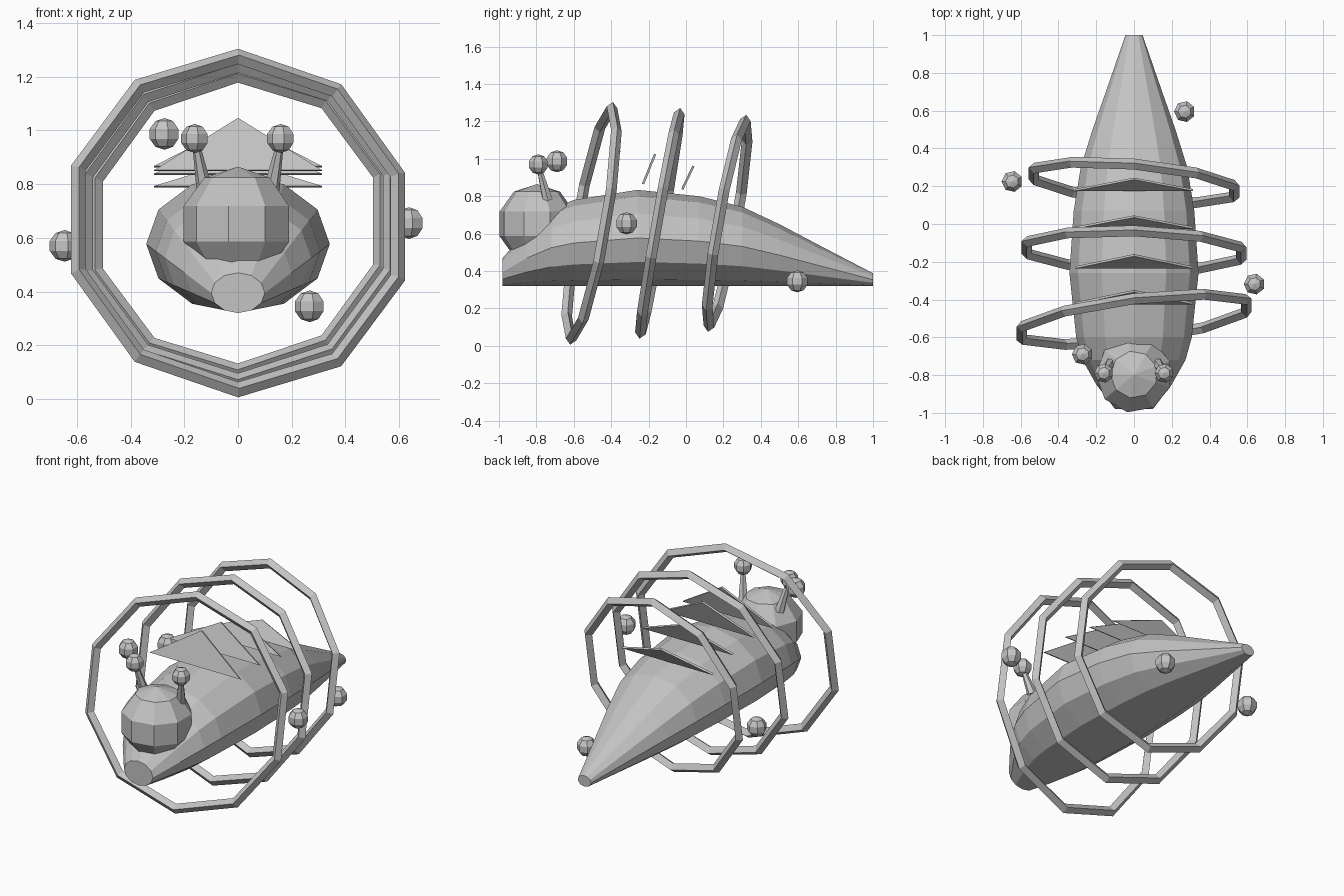
import bpy, bmesh, math
from mathutils import Matrix, Vector

if "Cube" in bpy.data.objects:
    bpy.data.objects.remove(bpy.data.objects["Cube"])

grey = bpy.data.materials.new("plain_grey")
grey.diffuse_color = (0.55, 0.55, 0.55, 1)
grey.use_nodes = True
grey.node_tree.nodes["Principled BSDF"].inputs["Base Color"].default_value = grey.diffuse_color


def finish(name, bm):
    """Turn a bmesh into a flat-shaded object."""
    bmesh.ops.recalc_face_normals(bm, faces=bm.faces)
    mesh = bpy.data.meshes.new(name)
    bm.to_mesh(mesh)
    bm.free()
    mesh.materials.append(grey)
    ob = bpy.data.objects.new(name, mesh)
    bpy.context.collection.objects.link(ob)
    return ob


def skin(bm, loops, closed=False):
    """Bridge consecutive vertex loops; cap the ends unless closed."""
    n = len(loops[0])
    pairs = list(zip(loops, loops[1:]))
    if closed:
        pairs.append((loops[-1], loops[0]))
    for a, b in pairs:
        for i in range(n):
            j = (i + 1) % n
            bm.faces.new((a[i], a[j], b[j], b[i]))
    if not closed:
        bm.faces.new(loops[0])
        bm.faces.new(loops[-1])


def ball(name, centre, radius, segments):
    bm = bmesh.new()
    bmesh.ops.create_uvsphere(
        bm, u_segments=segments, v_segments=5, radius=radius,
        matrix=Matrix.Translation(centre) @ Matrix.Rotation(math.pi / 2, 4, 'Z'))
    return finish(name, bm)


# Body: flat-bottomed slug, wider than tall, (y, half height) stations
stations = [(-0.98, 0.075), (-0.85, 0.15), (-0.72, 0.205), (-0.6, 0.23),
            (-0.26, 0.257), (0.07, 0.24), (0.3, 0.212), (0.5, 0.165),
            (0.72, 0.107), (1.0, 0.034)]
bm = bmesh.new()
loops = []
for y, r in stations:
    angles = [k * math.tau / 12 for k in range(12)]
    loops.append([bm.verts.new((1.33 * r * math.cos(a), y, 0.32 + r + r * math.sin(a)))
                  for a in angles])
skin(bm, loops)
finish("body", bm)

# Head
ball("head", (0, -0.797, 0.652), 0.213, 9)

# Antennae: tapered stalks with ball tips
for side, label in ((-1, "left"), (1, "right")):
    base = Vector((side * 0.125, -0.74, 0.78))
    tip = Vector((side * 0.16, -0.79, 0.97))
    axis = tip - base
    bm = bmesh.new()
    bmesh.ops.create_cone(
        bm, cap_ends=True, segments=6, radius1=0.03, radius2=0.012, depth=axis.length,
        matrix=Matrix.Translation((base + tip) / 2) @ axis.to_track_quat('Z', 'Y').to_matrix().to_4x4())
    finish(label + "_antenna_stalk", bm)
    ball(label + "_antenna_tip", tip, 0.054, 7)

# Small floating balls
for i, p in enumerate([(-0.273, -0.69, 0.987), (-0.645, 0.225, 0.57),
                       (0.637, -0.318, 0.655), (0.268, 0.595, 0.345)]):
    ball(f"floating_ball_{i + 1}", p, 0.059, 7)

# Rings: ten-sided hoops with a diamond section, leaning back
for i, (y, major, yaw) in enumerate([(-0.505, 0.63, 7), (-0.14, 0.597, -1.5), (0.22, 0.56, -5)]):
    pose = (Matrix.Translation((0, y, 0.655)) @ Matrix.Rotation(math.radians(-10), 4, 'X')
            @ Matrix.Rotation(math.radians(yaw), 4, 'Z'))
    bm = bmesh.new()
    loops = []
    for k in range(10):
        a = math.pi / 2 + k * math.tau / 10
        loop = []
        for m in range(4):
            b = m * math.pi / 2
            r = major + 0.029 * math.cos(b)
            loop.append(bm.verts.new(
                pose @ Vector((r * math.cos(a), 0.029 * math.sin(b), r * math.sin(a)))))
        loops.append(loop)
    skin(bm, loops, closed=True)
    finish(f"ring_{i + 1}", bm)

# Back fins: thin triangles leaning back, (base y, base z, lean, rise)
fins = [(-0.42, 0.85, 0.065, 0.195), (-0.23, 0.865, 0.065, 0.16),
        (-0.02, 0.837, 0.06, 0.125), (0.18, 0.79, 0.06, 0.095)]
for i, (y, z, lean, rise) in enumerate(fins):
    normal = Vector((0, -rise, lean)).normalized() * 0.006
    corners = [Vector((-0.313, y, z)), Vector((0.313, y, z)), Vector((0, y + lean, z + rise))]
    bm = bmesh.new()
    skin(bm, [[bm.verts.new(c + s * normal) for c in corners] for s in (-1, 1)])
    finish(f"back_fin_{i + 1}", bm)
